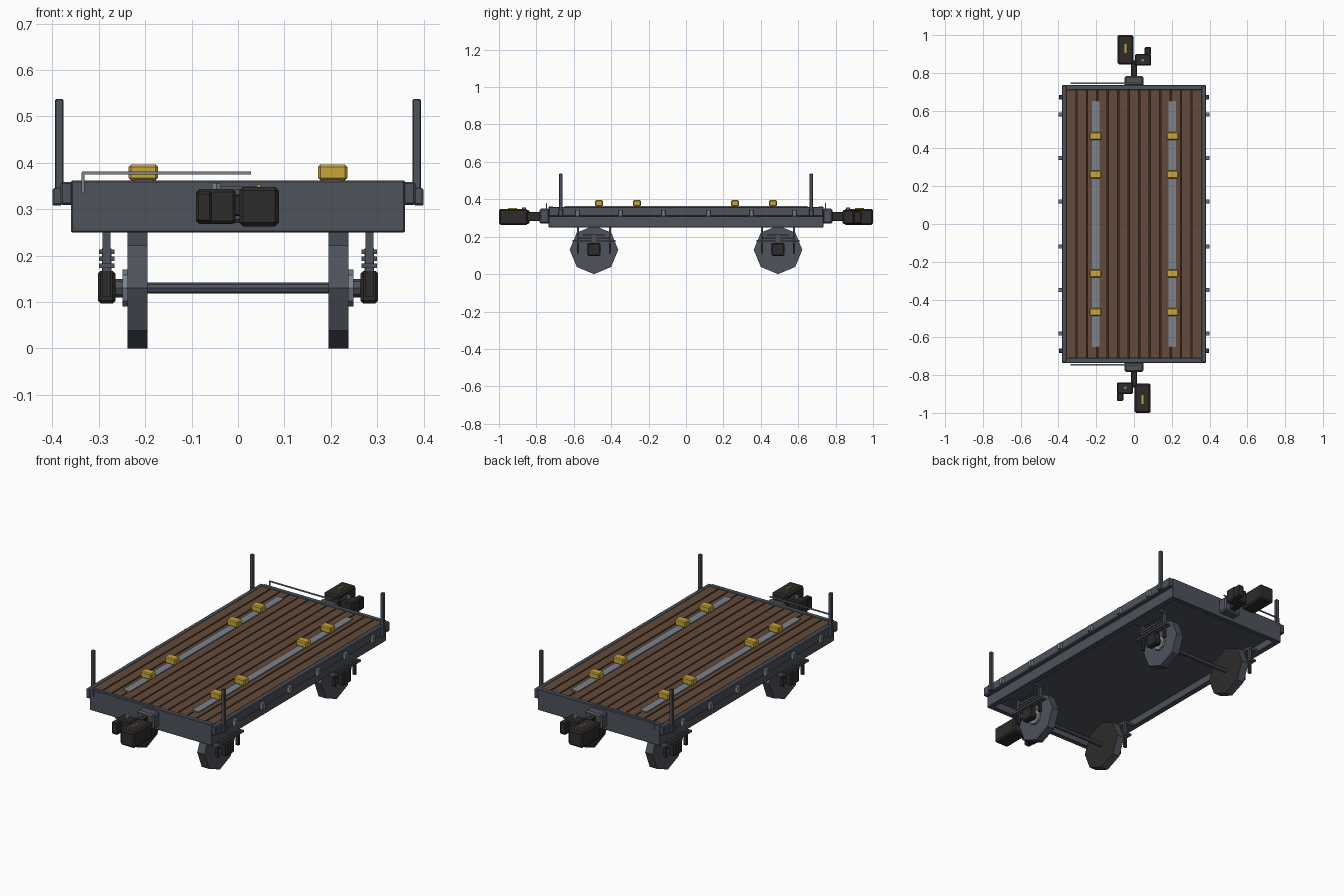
import bpy
import math

if "Cube" in bpy.data.objects:
    bpy.data.objects.remove(bpy.data.objects["Cube"])


def material(name, r, g, b):
    m = bpy.data.materials.new(name)
    m.use_nodes = True
    m.diffuse_color = (r, g, b, 1)
    m.node_tree.nodes["Principled BSDF"].inputs["Base Color"].default_value = (r, g, b, 1)
    return m


STEEL = material("dark steel", 0.075, 0.085, 0.105)
LIGHT = material("worn steel", 0.20, 0.23, 0.26)
BLACK = material("black iron", 0.026, 0.025, 0.023)
WOOD = material("plank brown", 0.125, 0.068, 0.042)
GAP = material("gap brown", 0.035, 0.02, 0.014)
YELLOW = material("yellow paint", 0.58, 0.38, 0.04)


def box(name, x, y, z, mat, bevel=0.0):
    """Box spanning the given (low, high) ranges, with optional chamfer."""
    bpy.ops.mesh.primitive_cube_add(size=1, location=[(a + b) / 2 for a, b in (x, y, z)])
    ob = bpy.context.object
    ob.name = name
    ob.scale = [abs(b - a) for a, b in (x, y, z)]
    bpy.ops.object.transform_apply(location=False, rotation=False, scale=True)
    ob.data.materials.append(mat)
    if bevel:
        mod = ob.modifiers.new("chamfer", "BEVEL")
        mod.width = bevel
        mod.segments = 1
    return ob


def block(name, centre, size, mat, bevel=0.0):
    spans = [(c - s / 2, c + s / 2) for c, s in zip(centre, size)]
    return box(name, *spans, mat, bevel)


def rod(name, centre, radius, length, mat, sides=8, axis="x"):
    turn = {"x": (0, math.pi / 2, 0), "z": (0, 0, 0)}[axis]
    bpy.ops.mesh.primitive_cylinder_add(vertices=sides, radius=radius, depth=length,
                                        location=centre, rotation=turn)
    ob = bpy.context.object
    ob.name = name
    ob.data.materials.append(mat)
    return ob


ENDS = (-1, 1)

# Floor and plank deck
box("floor_panel", (-.35, .35), (-.72, .72), (.29, .345), STEEL)
box("plank_bed", (-.36, .36), (-.71, .71), (.344, .35), GAP)
PLANKS = 13
pitch = 0.72 / PLANKS
for i in range(PLANKS):
    block("deck_plank", (-.36 + pitch * (i + .5), 0, .352), (pitch - .007, 1.42, .012), WOOD)

# Underframe
for s in ENDS:
    block("sole_beam", (s * .345, 0, .30), (.03, 1.46, .10), STEEL, .003)
    block("side_rail", (s * .369, 0, .334), (.026, 1.47, .05), STEEL, .004)
    block("end_beam", (0, s * .722, .306), (.72, .026, .112), STEEL, .003)
    for y in (-.58, -.35, -.12, .12, .35, .58):
        block("stake_pocket", (s * .39, y, .326), (.02, .022, .036), LIGHT, .002)
    for e in ENDS:
        block("corner_stake", (s * .385, e * .67, .436), (.018, .018, .202), STEEL, .002)
        block("stake_socket", (s * .388, e * .67, .328), (.02, .024, .036), STEEL, .002)

# Deck strips and yellow chocks
for s in ENDS:
    block("deck_strip", (s * .203, 0, .359), (.04, 1.30, .01), LIGHT)
    for y in (-.465, -.262, .262, .465):
        block("load_chock", (s * .204, y, .379), (.063, .042, .034), YELLOW, .005)

# Thin uncoupling bars on both ends
for e in ENDS:
    block("uncoupling_bar", (-.154, e * .745, .378), (.364, .006, .006), LIGHT)
    block("uncoupling_handle", (-.334, e * .745, .357), (.006, .006, .045), LIGHT)

# Wheelsets
AXLE_Z = 0.13
for e in ENDS:
    y = e * .492
    rod("axle", (0, y, AXLE_Z), .0115, .40, STEEL)
    for s in ENDS:
        wheel = rod("wheel", (s * .2165, y, AXLE_Z), .13, .043, STEEL)
        wheel.data.materials.append(BLACK)
        for f in wheel.data.polygons:
            # Local z points along +x after the rotation
            if f.normal.z * s < -.9:
                f.material_index = 1
        rod("wheel_hub", (s * .243, y, AXLE_Z), .04, .012, LIGHT)
        rod("axle_journal", (s * .255, y, AXLE_Z), .02, .03, STEEL)
        block("axle_box", (s * .283, y, .132), (.038, .07, .07), BLACK, .006)
        block("spring_buckle", (s * .283, y, .19), (.02, .025, .05), STEEL)
        for z, length in ((.178, .23), (.193, .17), (.208, .12)):
            block("spring_leaf", (s * .283, y, z), (.034, length, .01), STEEL)
        for h in ENDS:
            block("spring_hanger", (s * .283, y + h * .085, .209), (.017, .012, .084), STEEL)
            block("axle_guard", (s * .283, y + h * .085, .139), (.017, .012, .056), BLACK)
        block("hanger_mount", (s * .312, y, .256), (.075, .19, .012), STEEL)

# Couplers, turned half a circle between the ends
for t in (1, -1):
    def part(name, x, y, z, mat, bevel=0.0):
        box(name, sorted(t * v for v in x), sorted(t * v for v in y), z, mat, bevel)

    part("coupler_plate", (-.05, .05), (-.783, -.73), (.27, .35), STEEL, .008)
    part("coupler_shank", (-.017, .017), (-.865, -.775), (.285, .332), BLACK, .003)
    part("coupler_head", (.003, .088), (-1, -.845), (.263, .348), BLACK, .008)
    part("coupler_jaw", (-.09, -.005), (-.9, -.838), (.268, .343), BLACK, .006)
    part("coupler_finger", (-.09, -.056), (-.937, -.895), (.272, .338), BLACK, .005)
    part("coupler_stripe", (.041, .049), (-.952, -.904), (.345, .353), YELLOW)
    rod("coupler_pin", (t * -.046, t * -.867, .346), .011, .02, LIGHT, 6, "z")
